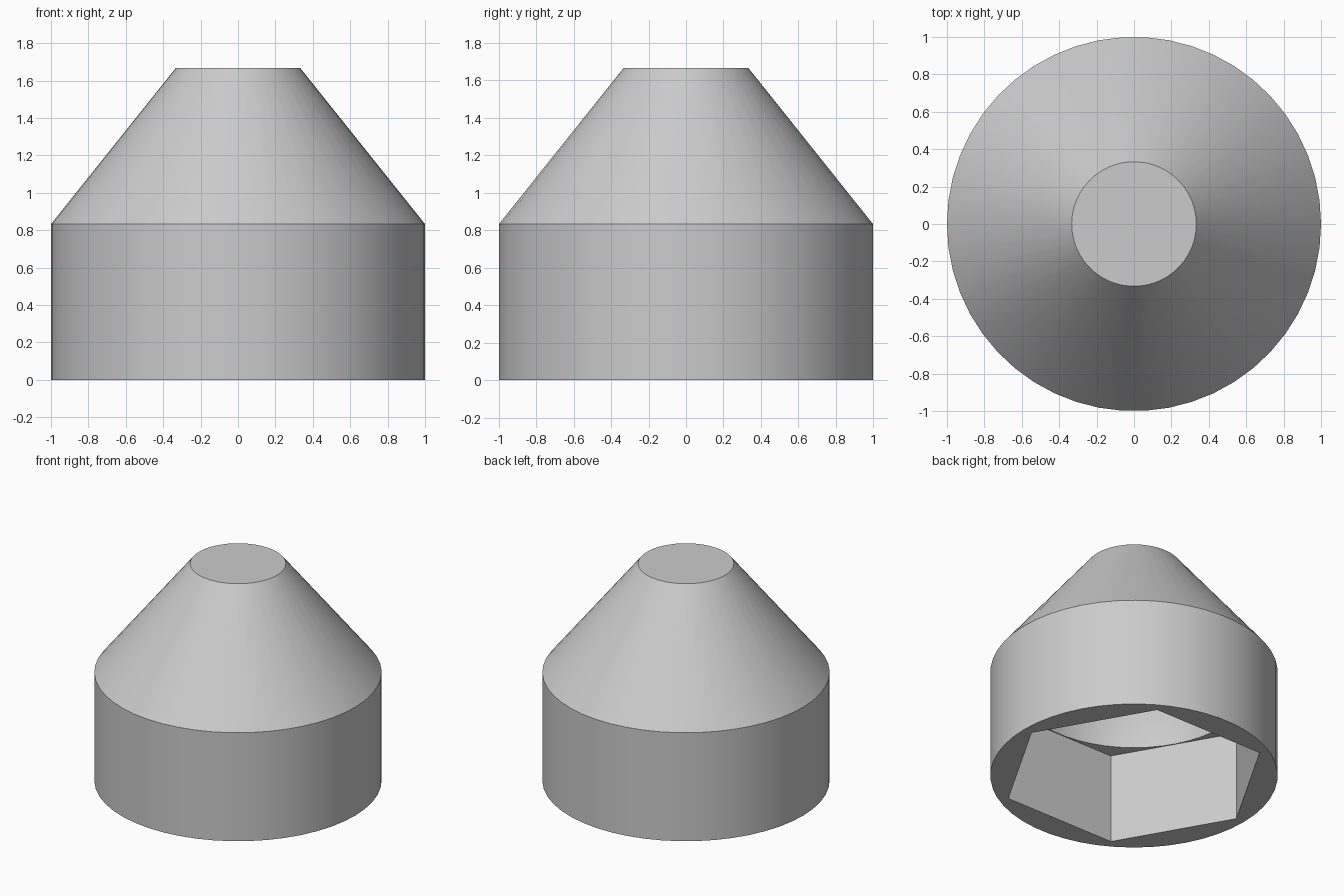
import bpy, bmesh, math

if "Cube" in bpy.data.objects:
    bpy.data.objects.remove(bpy.data.objects["Cube"], do_unlink=True)

SIDES = 50
HEX_RADIUS = 0.93
HEX_DEPTH = 0.687
DOME_RADIUS = 0.80

grey = bpy.data.materials.new("light grey")
grey.use_nodes = True
colour = (0.6, 0.6, 0.6, 1)
grey.diffuse_color = colour
grey.node_tree.nodes["Principled BSDF"].inputs["Base Color"].default_value = colour


def lathe(name, profile, sides):
    """Closed solid turned around z from (radius, height) points."""
    bm = bmesh.new()
    verts = [bm.verts.new((r, 0, z)) for r, z in profile]
    edges = [bm.edges.new(pair) for pair in zip(verts, verts[1:])]
    bmesh.ops.spin(bm, geom=verts + edges, cent=(0, 0, 0), axis=(0, 0, 1),
                   angle=math.tau, steps=sides)
    bmesh.ops.remove_doubles(bm, verts=bm.verts, dist=0.0001)
    # merge the flat end fans into single caps
    bmesh.ops.dissolve_limit(bm, angle_limit=0.001, verts=bm.verts, edges=bm.edges)
    bmesh.ops.recalc_face_normals(bm, faces=bm.faces)
    mesh = bpy.data.meshes.new(name)
    bm.to_mesh(mesh)
    bm.free()
    mesh.materials.append(grey)
    obj = bpy.data.objects.new(name, mesh)
    bpy.context.collection.objects.link(obj)
    return obj


# Outer body: cylinder with a truncated cone on top
cap = lathe("nut_cap", [(0, 0), (1, 0), (1, 0.833), (0.333, 1.667), (0, 1.667)], SIDES)

# Hexagonal pocket and the domed hollow above it
hexagon = lathe("hex_pocket_cutter",
                [(0, -0.2), (HEX_RADIUS, -0.2), (HEX_RADIUS, HEX_DEPTH), (0, HEX_DEPTH)], 6)
arc = [i * math.pi / 2 / 13 for i in range(14)]
dome_profile = [(0, 0.1), (DOME_RADIUS, 0.1)]
dome_profile += [(DOME_RADIUS * math.cos(a), HEX_DEPTH + DOME_RADIUS * math.sin(a)) for a in arc]
dome = lathe("dome_cutter", dome_profile, SIDES)

bpy.ops.object.select_all(action="DESELECT")
bpy.context.view_layer.objects.active = cap
cap.select_set(True)
for cutter in (hexagon, dome):
    cutter.hide_render = True
    cut = cap.modifiers.new(cutter.name, "BOOLEAN")
    cut.operation = "DIFFERENCE"
    cut.solver = "EXACT"
    cut.object = cutter
    bpy.ops.object.modifier_apply(modifier=cut.name)
    bpy.data.objects.remove(cutter, do_unlink=True)

bpy.ops.object.shade_smooth_by_angle(angle=math.radians(30))
